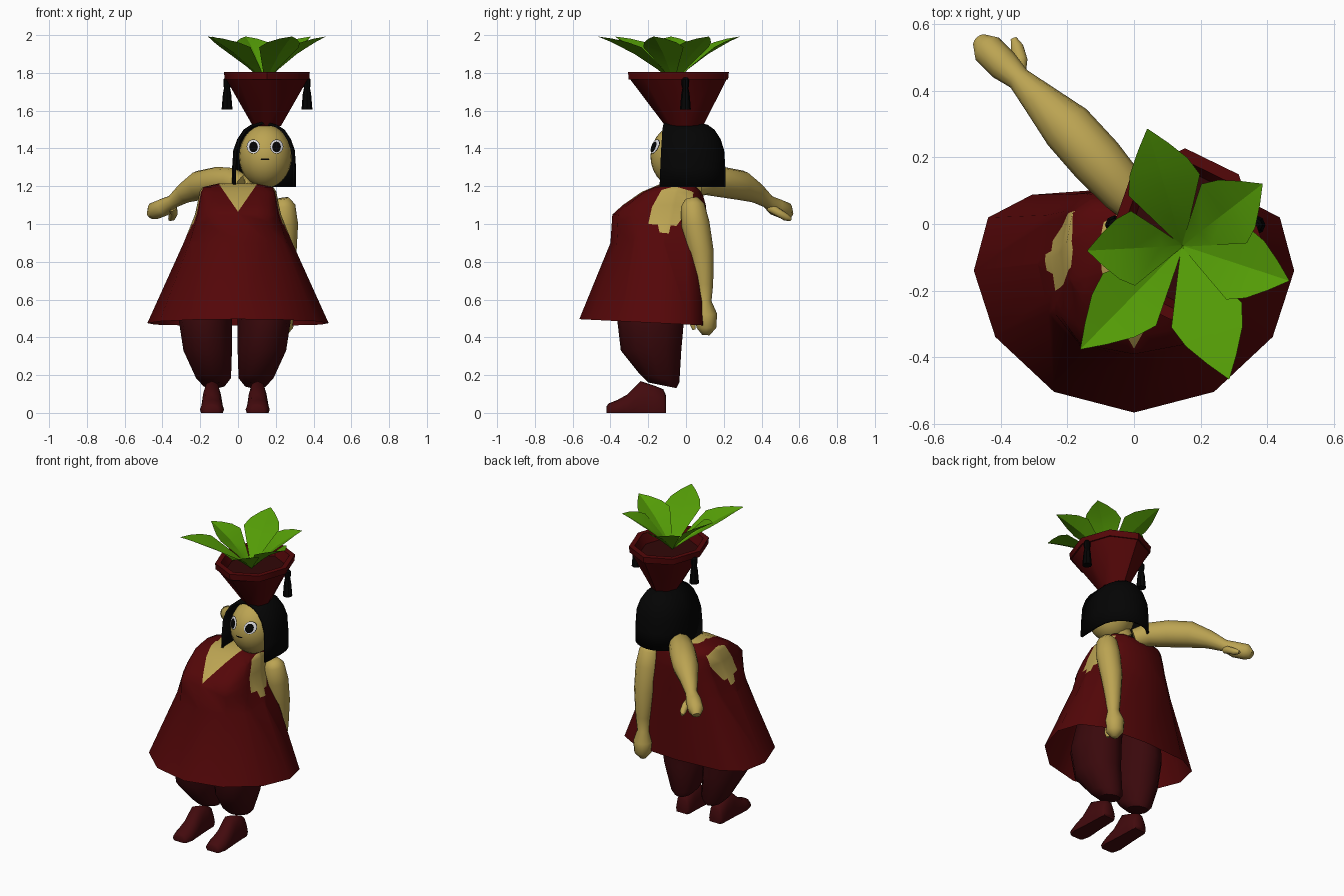
import bpy, bmesh, math
from mathutils import Vector

if "Cube" in bpy.data.objects:
    bpy.data.objects.remove(bpy.data.objects["Cube"])

def mat(name, *rgb):
    m = bpy.data.materials.new(name)
    m.diffuse_color = (*rgb, 1)
    m.use_nodes = True
    m.node_tree.nodes["Principled BSDF"].inputs["Base Color"].default_value = m.diffuse_color
    return m

RED = mat("deep red cloth", .088, .002, .0025)
WINE = mat("dark wine trousers", .042, .0025, .0035)
BOOT = mat("boot brown red", .055, .003, .004)
SKIN = mat("warm skin", .50, .37, .085)
HAIR = mat("black hair", .0012, .0012, .0012)
LEAF = mat("leaf green", .09, .34, .002)
SOIL = mat("dark soil", .03, .002, .002)
WHITE = mat("eye white", .75, .75, .78)
BLACK = mat("pupil black", .001, .001, .001)

def finish(name, bm, mats, angle=35):
    me = bpy.data.meshes.new(name)
    bm.to_mesh(me)
    bm.free()
    ob = bpy.data.objects.new(name, me)
    bpy.context.collection.objects.link(ob)
    for m in mats:
        me.materials.append(m)
    bpy.ops.object.select_all(action='DESELECT')
    ob.select_set(True)
    bpy.context.view_layer.objects.active = ob
    bpy.ops.object.shade_smooth_by_angle(angle=math.radians(angle))
    return ob

def loft(rings, closed=True, start=True, end=True):
    """Skin a list of point rings, optionally capping both ends."""
    bm = bmesh.new()
    vs = [[bm.verts.new(p) for p in r] for r in rings]
    n = len(vs[0])
    for a, b in zip(vs, vs[1:]):
        for i in range(n if closed else n - 1):
            j = (i + 1) % n
            bm.faces.new((a[i], a[j], b[j], b[i]))
    if start:
        bm.faces.new(vs[0][::-1])
    if end:
        bm.faces.new(vs[-1])
    bmesh.ops.recalc_face_normals(bm, faces=bm.faces)
    return bm

def ellipse(cx, cy, z, rx, ry, n):
    return [(cx + rx * math.sin(2 * math.pi * i / n),
             cy - ry * math.cos(2 * math.pi * i / n), z) for i in range(n)]

def tube(name, path, m, n=12):
    """Round limb through (x, y, z, radius) points."""
    pts = [Vector(p[:3]) for p in path]
    rings = []
    for i, p in enumerate(pts):
        d = (pts[min(i + 1, len(pts) - 1)] - pts[max(i - 1, 0)]).normalized()
        u = d.cross(Vector((.3, -.3, .9) if abs(d.z) < .8 else (1, 0, 0))).normalized()
        v = d.cross(u)
        r = path[i][3]
        rings.append([p + r * (u * math.cos(2 * math.pi * k / n) + v * math.sin(2 * math.pi * k / n))
                      for k in range(n)])
    return finish(name, loft(rings), [m], 60)

def cut_patch(bm, poly, ax, test):
    """Cut a convex polygon into the faces passing test and recolour it."""
    def inside(c):
        for (a, b), (e, f) in zip(poly, poly[1:] + poly[:1]):
            if (e - a) * (c.z - b) - (f - b) * (c[ax] - a) < 0:
                return False
        return True
    for (a, b), (e, f) in zip(poly, poly[1:] + poly[:1]):
        geom = set(q for q in bm.faces if test(q.calc_center_median()))
        for q in list(geom):
            geom.update(q.edges)
            geom.update(q.verts)
        co, no = Vector((0, 0, b)), Vector((0, 0, e - a))
        co[ax], no[ax] = a, -(f - b)
        bmesh.ops.bisect_plane(bm, geom=list(geom), plane_co=co, plane_no=no, dist=1e-5)
    for q in bm.faces:
        c = q.calc_center_median()
        if test(c) and inside(c):
            q.material_index = 1

# Dress: (z, half width, side y, front y, back y, front boxiness in x and y)
rings = []
for z, w, c, f, b, px, py in [(.475, .48, -.14, -.565, .11, 1, 1.1), (.9, .288, -.12, -.40, .11, .8, .9),
                              (1.05, .228, -.09, -.39, .11, .5, .75), (1.10, .217, -.08, -.335, .105, .42, .7),
                              (1.17, .203, -.06, -.235, .085, .38, .7), (1.195, .187, -.05, -.175, .06, .4, .7),
                              (1.215, .10, -.04, -.13, .03, 1, 1)]:
    ring = []
    for i in range(12):
        s, k = math.sin(i * math.pi / 6), math.cos(i * math.pi / 6)
        front = k > 1e-6
        y = c - (c - f) * k ** py if front else c + (b - c) * abs(k) ** .65
        x = math.copysign(w * abs(s) ** (px if front else .65), s)
        ring.append((x if abs(s) > 1e-6 else 0, y, z - (.05 * (y + .14) if z < .5 else 0)))
    rings.append(ring)
bm = loft(rings, start=False)
for q in bm.faces:
    if len(q.verts) == 12:
        q.material_index = 1
cut_patch(bm, [(0, 1.065), (.1, 1.21), (.1, 1.3), (-.1, 1.3), (-.1, 1.21)], 0,
          lambda c: c.y < -.1 and c.z > 1.05 and abs(c.x) < .15)
for s in (1, -1):
    side = lambda c: c.x * s > .165 and c.z > .8
    cut_patch(bm, [(-.20, 1.0), (-.05, .99), (.03, 1.1), (.04, 1.17), (-.06, 1.2),
                   (-.13, 1.18), (-.18, 1.09)], 1, side)
    cut_patch(bm, [(-.14, .955), (-.09, .95), (-.08, 1.0), (-.15, 1.0)], 1, side)
finish("dress", bm, [RED, SKIN], 62)

# Trouser legs and boots, mirrored about the hip line
HIP = -.017
for s, side in ((1, "right"), (-1, "left")):
    rings = []
    for z, xi, xo, f, b in [(.145, .05, .17, -.2, -.05), (.18, .02, .205, -.245, -.035),
                            (.33, .015, .272, -.345, -.025), (.5, .015, .298, -.365, -.01),
                            (.8, .015, .24, -.33, .02)]:
        r = ellipse(HIP + s * (xi + xo) / 2, (f + b) / 2, z, (xo - xi) / 2, (b - f) / 2, 12)
        rings.append([(x, y, z - (.2 * (y + .12) if z < .2 else 0)) for x, y, z in r])
    finish(side + "_trouser_leg", loft(rings), [WINE], 45)
    rings = []
    for y, w, h in [(-.42, .035, .035), (-.41, .052, .05), (-.36, .064, .07), (-.31, .06, .098),
                    (-.24, .055, .168), (-.17, .052, .145), (-.12, .05, .125), (-.105, .042, .09)]:
        rings.append([(HIP + s * .121 + w * a, y, h * k) for a, k in
                      [(-.9, 0), (.9, 0), (1, .25), (.85, .6), (.55, .92), (0, 1), (-.55, .92), (-.85, .6), (-1, .25)]])
    finish(side + "_boot", loft(rings), [BOOT], 60)

# Arms, thumbs and neck
tube("raised_arm", [(.03, .04, 1.2, .06), (-.03, .10, 1.225, .072), (-.11, .19, 1.222, .081),
                    (-.2, .29, 1.205, .079), (-.28, .37, 1.165, .055), (-.345, .435, 1.118, .036),
                    (-.39, .475, 1.09, .048), (-.44, .525, 1.07, .048), (-.46, .547, 1.045, .026)], SKIN)
tube("raised_thumb", [(-.35, .44, 1.09, .025), (-.34, .49, 1.06, .022), (-.35, .53, 1.035, .02),
                      (-.36, .555, 1.025, .01)], SKIN, 8)
tube("hanging_arm", [(.235, .03, 1.135, .035), (.24, .035, 1.1, .063), (.243, .05, 1.0, .075),
                     (.243, .08, .85, .067), (.245, .097, .68, .047), (.243, .097, .59, .038),
                     (.24, .105, .52, .06), (.24, .108, .45, .052), (.24, .105, .412, .02)], SKIN)
tube("hanging_thumb", [(.24, .085, .56, .025), (.24, .045, .53, .02), (.24, .035, .47, .016),
                       (.24, .043, .44, .008)], SKIN, 8)
tube("neck", [(.04, -.03, 1.16, .08), (.08, -.02, 1.215, .07), (.13, -.01, 1.28, .065)], SKIN)

# Head
HC, HR = Vector((.145, -.04, 1.358)), Vector((.14, .148, .168))
bm = bmesh.new()
bmesh.ops.create_uvsphere(bm, u_segments=24, v_segments=14, radius=1)
for v in bm.verts:
    v.co = HC + Vector(v.co[i] * HR[i] for i in range(3))
finish("head", bm, [SKIN], 60)

def face_plate(name, cx, cz, rx, rz, lift, m, n=16):
    """Thin oval following the curve of the face."""
    bm = bmesh.new()
    def at(k, t):
        x, z = cx + k * rx * math.cos(t), cz + k * rz * math.sin(t)
        d = 1 - ((x - HC.x) / HR.x) ** 2 - ((z - HC.z) / HR.z) ** 2
        return bm.verts.new((x, HC.y - HR.y * math.sqrt(max(d, 0)) - lift, z))
    rows = [[at(k, 2 * math.pi * i / n) for i in range(n)] for k in (.5, 1)]
    mid = at(0, 0)
    for i in range(n):
        j = (i + 1) % n
        bm.faces.new((mid, rows[0][i], rows[0][j]))
        bm.faces.new((rows[0][i], rows[1][i], rows[1][j], rows[0][j]))
    bmesh.ops.recalc_face_normals(bm, faces=bm.faces)
    if sum(f.normal.y for f in bm.faces) > 0:
        bmesh.ops.reverse_faces(bm, faces=bm.faces)
    finish(name, bm, [m], 60)

for s, side in ((-1, "left"), (1, "right")):
    x = .143 + s * .062
    face_plate(side + "_eye_outline", x, 1.41, .035, .038, .004, BLACK)
    face_plate(side + "_eye_white", x, 1.41, .033, .036, .006, WHITE)
    face_plate(side + "_pupil", x - s * .001, 1.408, .023, .028, .008, BLACK)
face_plate("mouth", .143, 1.343, .025, .005, .004, BLACK)

# Bobbed hair: open arch at the front, wrapped round the back
rings = []
for z, w, f, b in [(1.195, .17, -.14, .21), (1.3, .169, -.136, .208), (1.39, .163, -.132, .202),
                   (1.45, .142, -.128, .183), (1.5, .108, -.125, .15), (1.525, .07, -.12, .115),
                   (1.54, .012, -.11, .06)]:
    ring = [(.138 - w * .96, f, z)]
    for i in range(13):
        t = math.pi * i / 12
        ring.append((.138 - w * math.cos(t), .02 + (b - .02) * math.sin(t) ** .9, z))
    ring.append((.138 + w * .96, f, z))
    rings.append(ring)
hair = finish("hair", loft(rings, closed=False, start=False), [HAIR], 40)
sol = hair.modifiers.new("thickness", 'SOLIDIFY')
sol.thickness, sol.offset = .014, -1

# Pot-shaped hat: eight sides, thick rim and soil inside
prof = [(1.52, .075, .10, -.01), (1.765, .215, .255, -.04), (1.765, .224, .263, -.04),
        (1.805, .227, .267, -.04), (1.805, .195, .23, -.04), (1.745, .17, .205, -.04)]
bm = loft([ellipse(.153, cy, z, rx, ry, 8) for z, rx, ry, cy in prof])
for q in bm.faces:
    if len(q.verts) == 8 and q.calc_center_median().z > 1.7:
        q.material_index = 1
finish("pot_hat", bm, [RED, SOIL], 48)

# Tassels
for x, side in ((-.058, "left"), (.365, "right")):
    prof = [(1.605, .029), (1.69, .022), (1.72, .016), (1.735, .02), (1.765, .02), (1.775, .01)]
    finish(side + "_tassel", loft([ellipse(x, -.003, z, r, r, 8) for z, r in prof]), [HAIR], 40)

# Leaves: softly folded pointed blades fanning out to their tips
root = Vector((.145, -.065, 0))
tips = [(.04, .285), (.385, .12), (.465, -.17), (.285, -.465), (-.16, -.375), (-.14, -.08)]
for n, (x, y) in enumerate(tips):
    d = Vector((x, y, 0)) - root
    side = Vector((-d.y, d.x, 0)).normalized()
    rings = []
    for t, w, z in [(0, .004, 1.75), (.22, .05, 1.82), (.52, .112, 1.9), (.68, .09, 1.933),
                    (.85, .046, 1.967), (1, .001, 1.992)]:
        c = root + d * t + Vector((0, 0, z))
        up = Vector((0, 0, w * .32))
        rings.append([c - side * w + up, c, c + side * w + up])
    finish("leaf_%d" % (n + 1), loft(rings, closed=False, start=False, end=False), [LEAF], 25)
